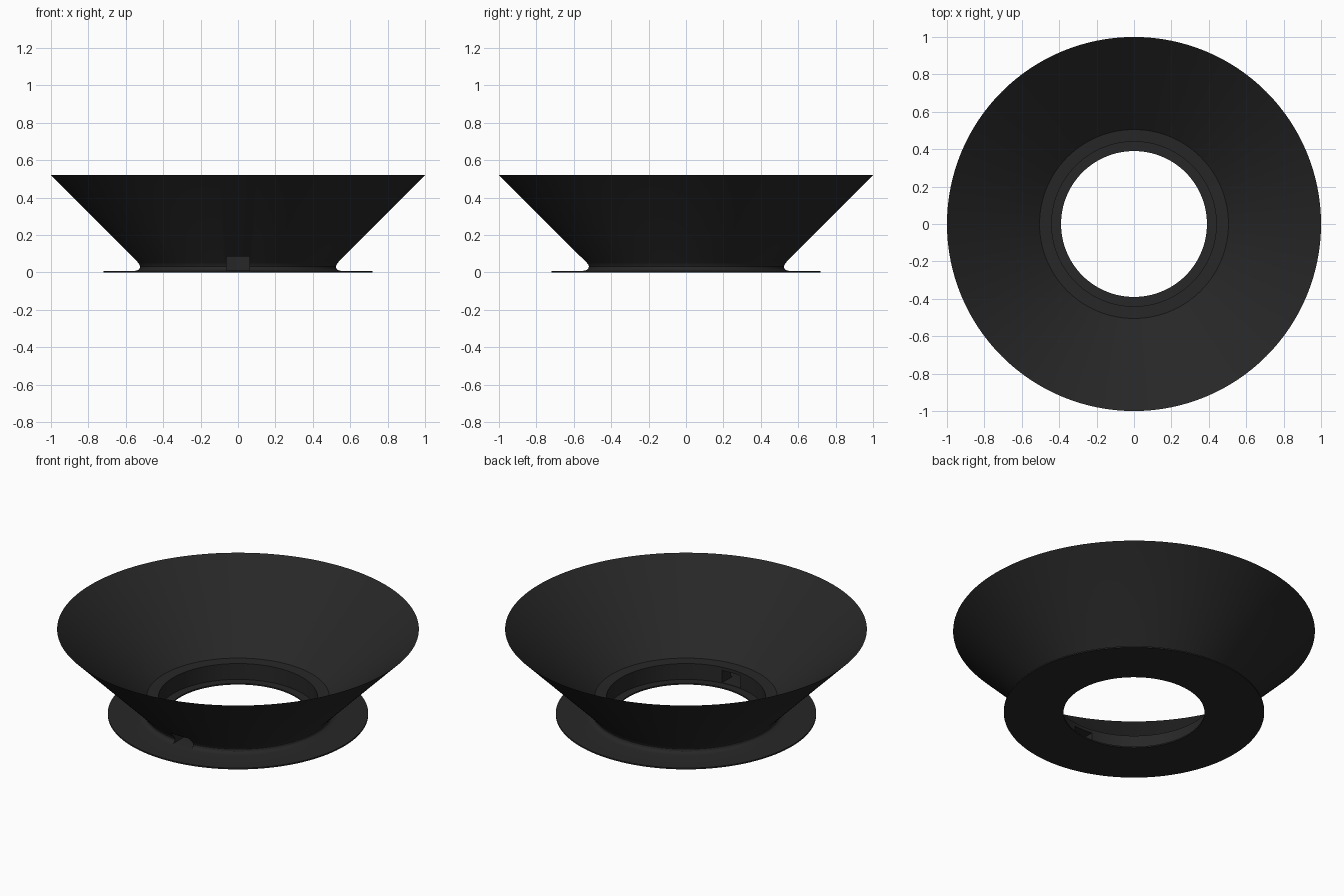
import bpy, bmesh, math

if "Cube" in bpy.data.objects:
    bpy.data.objects.remove(bpy.data.objects["Cube"])

SEGMENTS = 128

black = bpy.data.materials.new("matte black")
black.diffuse_color = (0.02, 0.02, 0.02, 1)
black.use_nodes = True
black.node_tree.nodes["Principled BSDF"].inputs["Base Color"].default_value = black.diffuse_color


def lathe(name, profile):
    """Revolve a closed (radius, height) outline around the z axis."""
    bm = bmesh.new()
    rings = []
    for i in range(SEGMENTS):
        a = 2 * math.pi * i / SEGMENTS
        rings.append([bm.verts.new((r * math.cos(a), r * math.sin(a), z)) for r, z in profile])
    n = len(profile)
    for i in range(SEGMENTS):
        here, there = rings[i], rings[(i + 1) % SEGMENTS]
        for j in range(n):
            k = (j + 1) % n
            bm.faces.new((here[j], there[j], there[k], here[k]))
    bmesh.ops.recalc_face_normals(bm, faces=bm.faces)
    mesh = bpy.data.meshes.new(name)
    bm.to_mesh(mesh)
    bm.free()
    obj = bpy.data.objects.new(name, mesh)
    bpy.context.collection.objects.link(obj)
    mesh.materials.append(black)
    return obj


# One-piece body: base flange, rounded waist, flared cone, inner step and bore
FLANGE = 0.008
waist = [(0.55, FLANGE), (0.535, 0.012), (0.526, 0.02), (0.523, 0.03),
         (0.526, 0.04), (0.535, 0.053)]
body = lathe("flared_collar", [(0.39, 0), (0.72, 0), (0.72, FLANGE)] + waist + [
    (1.0, 0.52), (0.505, 0.108), (0.44, 0.105), (0.44, FLANGE), (0.39, FLANGE)])

# Rectangular slot through the front wall, just above the flange
bpy.ops.mesh.primitive_cube_add(size=1, location=(0, -0.51, 0.0475))
cutter = bpy.context.object
cutter.name = "slot_cutter"
cutter.scale = (0.124, 0.24, 0.075)
cutter.hide_render = True
cutter.data.materials.append(black)

slot = body.modifiers.new("slot", "BOOLEAN")
slot.operation = "DIFFERENCE"
slot.solver = "EXACT"
slot.object = cutter

bpy.ops.object.select_all(action="DESELECT")
body.select_set(True)
bpy.context.view_layer.objects.active = body
bpy.ops.object.modifier_apply(modifier=slot.name)
bpy.data.objects.remove(cutter, do_unlink=True)
bpy.ops.object.shade_smooth_by_angle(angle=math.radians(30))
